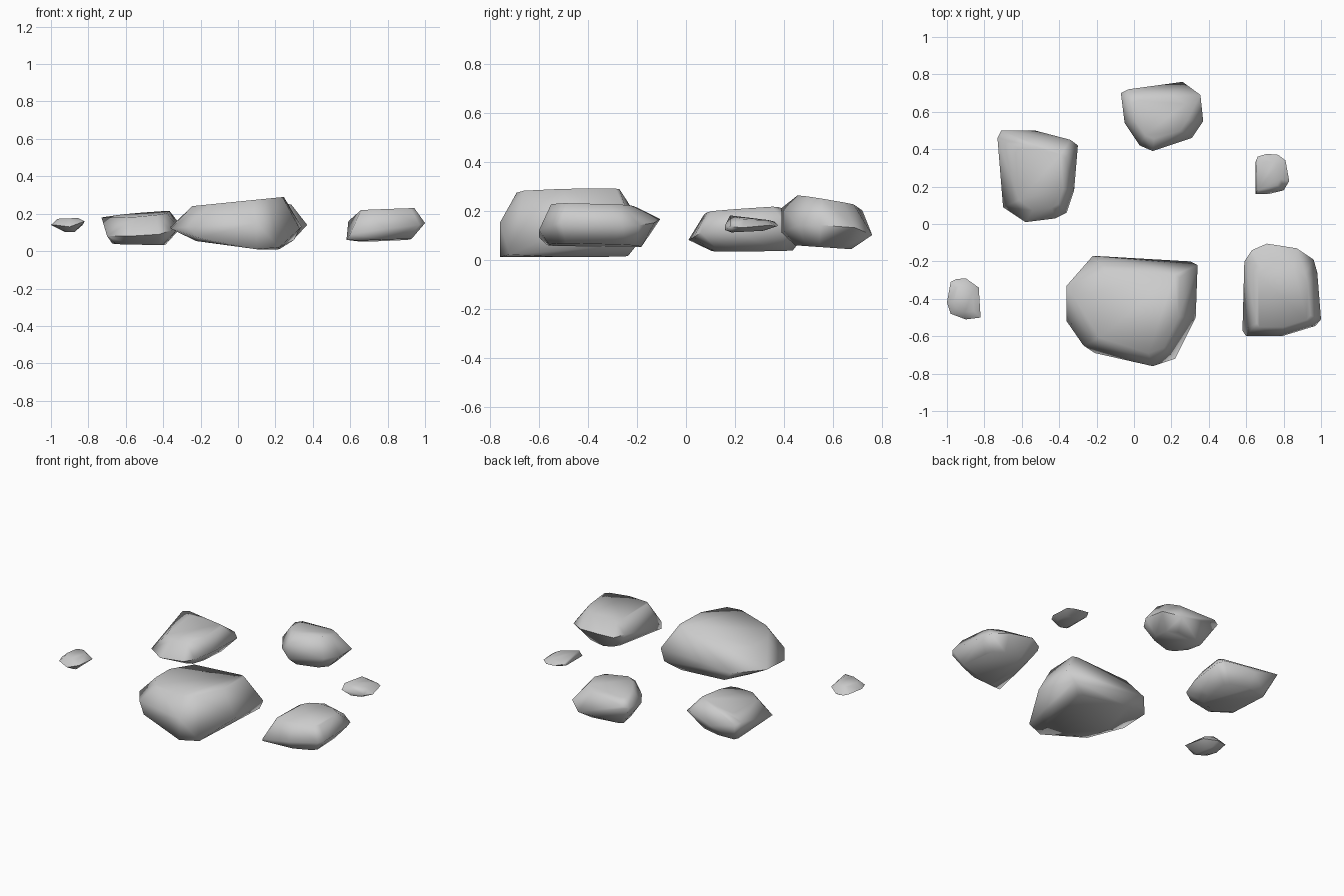
import bpy, bmesh, math


def rock(name, rim, top, bottom):
    """Convex stone: a rim with heights, plus shrunken, tilted top and bottom caps.
    cap = (centre x, centre y, scale x, scale y, z, slope x, slope y)"""
    xs, ys = [p[0] for p in rim], [p[1] for p in rim]
    mx, my = (min(xs) + max(xs)) / 2, (min(ys) + max(ys)) / 2
    bm = bmesh.new()
    for p in rim:
        bm.verts.new(p)
    for cx, cy, sx, sy, z, kx, ky in (top, bottom):
        for x, y, _ in rim:
            dx, dy = (x - mx) * sx, (y - my) * sy
            bm.verts.new((cx + dx, cy + dy, z + kx * dx + ky * dy))
    bmesh.ops.remove_doubles(bm, verts=bm.verts[:], dist=0.004)
    hull = bmesh.ops.convex_hull(bm, input=bm.verts[:])
    loose = [v for v in bm.verts if not v.link_faces]
    bmesh.ops.delete(bm, geom=loose, context='VERTS')
    bmesh.ops.dissolve_limit(bm, angle_limit=math.radians(2),
                             verts=bm.verts[:], edges=bm.edges[:])
    bmesh.ops.recalc_face_normals(bm, faces=bm.faces[:])
    mesh = bpy.data.meshes.new(name)
    bm.to_mesh(mesh)
    bm.free()
    for poly in mesh.polygons:
        poly.use_smooth = True
    mesh.set_sharp_from_angle(angle=math.radians(80))
    obj = bpy.data.objects.new(name, mesh)
    bpy.context.collection.objects.link(obj)
    return obj


# large stone at the front middle
rock("large_stone",
     [(-.22, -.17, .13), (.30, -.20, .06), (.34, -.22, .13), (.33, -.50, .12),
      (.22, -.72, .02), (.10, -.76, .01), (.10, -.76, .15), (-.21, -.69, .07),
      (-.27, -.65, .13), (-.36, -.52, .12), (-.36, -.33, .13)],
     (0, -.47, .70, .75, .265, .1, 0),
     (0, -.47, .64, .88, .032, -.1, .01))

# flat stone at the back left
rock("left_stone",
     [(-.71, .50, .17), (-.53, .50, .12), (-.34, .45, .15), (-.30, .42, .13),
      (-.32, .18, .12), (-.36, .06, .11), (-.42, .03, .09), (-.58, .01, .08),
      (-.70, .09, .08), (-.73, .46, .18)],
     (-.50, .24, .62, .68, .197, .09, .06),
     (-.53, .27, .66, .68, .036, -.02, .01))

# stone at the front right
rock("right_stone",
     [(.59, -.20, .16), (.63, -.14, .15), (.71, -.105, .165), (.87, -.13, .15),
      (.96, -.19, .14), (.98, -.26, .14), (1.0, -.51, .15), (.97, -.545, .14),
      (.79, -.60, .12), (.60, -.60, .09), (.58, -.57, .06)],
     (.80, -.38, .68, .69, .222, .04, -.02),
     (.79, -.37, .66, .76, .058, .04, -.02))

# stone at the back, its top falling towards the rear
rock("back_stone",
     [(-.07, .70, .19), (-.03, .72, .20), (.26, .76, .10), (.355, .69, .13),
      (.37, .55, .14), (.31, .46, .14), (.10, .39, .21), (.10, .39, .11),
      (.03, .42, .15), (-.05, .54, .16)],
     (.14, .57, .66, .62, .243, .02, -.17),
     (.15, .56, .62, .62, .05, 0, -.07))

# small chip on the right
rock("right_chip",
     [(.65, .33, .14), (.66, .36, .155), (.71, .375, .14), (.77, .37, .135),
      (.81, .34, .14), (.83, .23, .13), (.80, .18, .135), (.72, .16, .12),
      (.65, .16, .14), (.66, .18, .18)],
     (.73, .265, .60, .65, .163, -.02, -.03),
     (.74, .25, .55, .60, .114, 0, .05))

# small chip on the left
rock("left_chip",
     [(-.98, -.31, .14), (-.95, -.295, .13), (-.90, -.29, .13), (-.83, -.34, .14),
      (-.82, -.50, .16), (-.90, -.51, .13), (-.98, -.48, .14), (-1.0, -.42, .14)],
     (-.91, -.40, .60, .65, .175, .04, 0),
     (-.90, -.40, .30, .55, .103, 0, 0))
